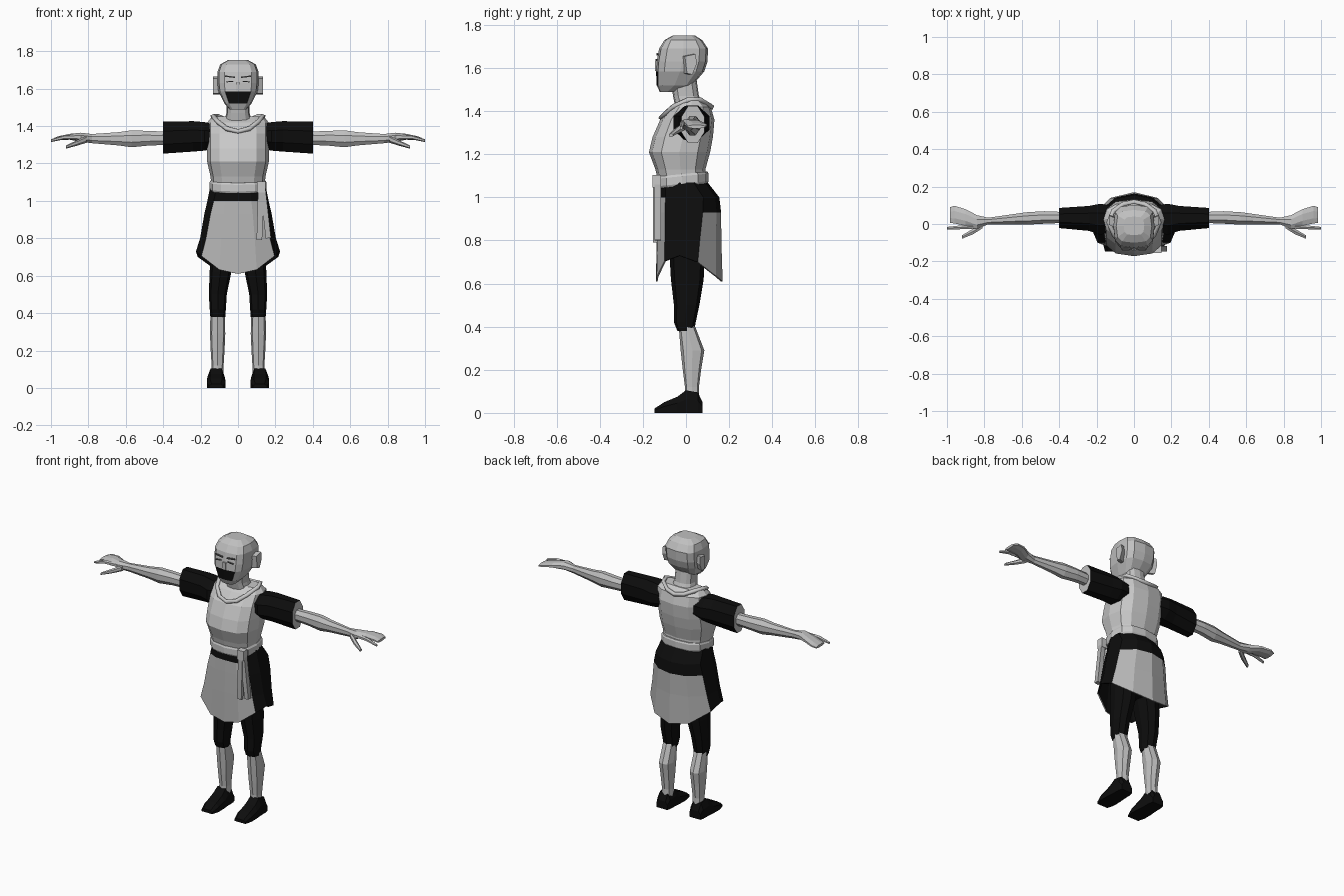
import bpy, bmesh, math
from mathutils import Vector

if "Cube" in bpy.data.objects:
    bpy.data.objects.remove(bpy.data.objects["Cube"])


def material(name, v):
    m = bpy.data.materials.new(name)
    m.diffuse_color = (v, v, v, 1)
    m.use_nodes = True
    m.node_tree.nodes["Principled BSDF"].inputs["Base Color"].default_value = m.diffuse_color
    return m


SKIN = material("skin grey", 0.53)
VEST = material("vest grey", 0.58)
CLOTH = material("skirt grey", 0.46)
BLACK = material("black cloth", 0.004)
DARK = material("brow grey", 0.12)


def finish(name, bm, mats, rule=None):
    bmesh.ops.recalc_face_normals(bm, faces=bm.faces)
    if rule:
        for f in bm.faces:
            f.material_index = rule(f.calc_center_median(), f.normal)
    me = bpy.data.meshes.new(name)
    bm.to_mesh(me)
    bm.free()
    for m in mats:
        me.materials.append(m)
    ob = bpy.data.objects.new(name, me)
    bpy.context.collection.objects.link(ob)
    return ob


def loft(name, rings, mats, rule=None, caps=True):
    """Bridge a list of closed point rings."""
    bm = bmesh.new()
    vs = [[bm.verts.new(p) for p in r] for r in rings]
    n = len(vs[0])
    for a, b in zip(vs, vs[1:]):
        for i in range(n):
            j = (i + 1) % n
            bm.faces.new((a[i], a[j], b[j], b[i]))
    if caps:
        bm.faces.new(vs[0][::-1])
        bm.faces.new(vs[-1])
    return finish(name, bm, mats, rule)


def spow(v, p):
    return math.copysign(abs(v) ** p, v)


def ring_z(z, hx, yf, yb, cx=0, n=12, p=0.75):
    """Rounded section at height z, from yf (front) to yb (back)."""
    cy, hy = (yf + yb) / 2, (yb - yf) / 2
    angs = [2 * math.pi * i / n - math.pi / 2 for i in range(n)]
    return [(cx + hx * spow(round(math.cos(a), 6), p),
             cy + hy * spow(round(math.sin(a), 6), p), z) for a in angs]


def ring_x(s, x, cy, cz, ry, rz, n=8):
    """Section across the arm at distance x, on side s."""
    angs = [2 * math.pi * (i + 0.5) / n for i in range(n)]
    return [(s * x, cy + ry * 1.06 * math.cos(a), cz + rz * 1.06 * math.sin(a)) for a in angs]


def box(name, c, size, mat, rot=0):
    """Box centred at c, turned about the front axis."""
    bm = bmesh.new()
    bmesh.ops.create_cube(bm, size=1)
    for v in bm.verts:
        v.co = Vector((v.co.x * size[0], v.co.y * size[1], v.co.z * size[2]))
    ob = finish(name, bm, [mat])
    ob.location = c
    ob.rotation_euler = (0, rot, 0)
    return ob


# Head with a black lower face covering
HEAD = [(1.49, .045, -.122, -.05), (1.52, .072, -.136, .03), (1.585, .105, -.139, .085),
        (1.63, .11, -.136, .10), (1.69, .11, -.125, .102), (1.73, .095, -.10, .075),
        (1.752, .055, -.06, .04)]
loft("head", [ring_z(*r, p=0.6) for r in HEAD], [SKIN, BLACK],
     lambda c, n: int(1.525 < c.z < 1.58 and c.y < -.08 and abs(c.x) < .06))
loft("neck", [ring_z(1.36, .11, -.07, .10), ring_z(1.42, .075, -.05, .085),
              ring_z(1.47, .062, -.06, .06), ring_z(1.54, .062, -.07, .05)], [SKIN])

# Brows, eyes and ears
for s in (-1, 1):
    box("brow", (s * .043, -.133, 1.664), (.055, .009, .007), DARK, s * -.12)
    box("eye", (s * .043, -.137, 1.638), (.04, .008, .005), DARK, s * .1)
    loft("ear", [[(s * x, y + k, z) for y, z in
                  ((-.02, 1.655), (.03, 1.665), (.035, 1.62), (.015, 1.57), (-.01, 1.575))]
                 for x, k in ((.095, 0), (.133, .015))], [SKIN])
box("nose", (0, -.137, 1.61), (.022, .012, .045), SKIN)

# Vest
TORSO = [(1.06, .14, -.125, .095), (1.13, .147, -.142, .09), (1.21, .165, -.172, .112),
         (1.28, .165, -.155, .125), (1.36, .165, -.12, .132), (1.42, .163, -.068, .115),
         (1.45, .14, -.02, .075)]
loft("vest", [ring_z(*r) for r in TORSO], [VEST])

# Collar band around the neck opening
COLLAR = [(0, -.115, 1.37), (.06, -.10, 1.385), (.105, -.06, 1.42), (.135, .01, 1.452),
          (.11, .07, 1.452), (.06, .105, 1.43), (0, .118, 1.42)]
path = COLLAR + [(-x, y, z) for x, y, z in COLLAR[-2:0:-1]]
cu = bpy.data.curves.new("collar", 'CURVE')
cu.dimensions = '3D'
sp = cu.splines.new('POLY')
sp.points.add(len(path) - 1)
for pt, co in zip(sp.points, path):
    pt.co = (*co, 1)
sp.use_cyclic_u = True
cu.bevel_depth = .014
cu.bevel_resolution = 0
cu.materials.append(VEST)
bpy.context.collection.objects.link(bpy.data.objects.new("collar", cu))

# Sash, knot and hanging tails
loft("sash", [[(x, y, z + .1 * y) for x, y, z in ring_z(*r)] for r in
              ((1.055, .147, -.135, .10), (1.065, .152, -.14, .105),
               (1.10, .152, -.14, .105), (1.11, .147, -.135, .10))], [VEST])
box("sash_knot", (.125, -.135, 1.075), (.045, .04, .06), VEST)
box("sash_tail_inner", (.118, -.142, .92), (.03, .02, .26), CLOTH, .03)
box("sash_tail_outer", (.148, -.132, .93), (.028, .03, .26), CLOTH, -.11)

# Skirt: grey front and back panels, black sides and waist
HEM = [(0, -.14), (.10, -.136), (.195, -.10), (.225, -.03), (.215, .055), (.125, .14), (0, .17)]
WAIST = [(0, -.125), (.065, -.122), (.115, -.095), (.15, -.03), (.145, .035), (.08, .085), (0, .10)]
HEMZ = [.61, .632, .705, .73, .70, .635, .61]


def skirt_ring(t, z, back=0):
    pts = []
    for (hx, hy), (wx, wy), hz in zip(HEM, WAIST, HEMZ):
        y = wy + (hy - wy) * t
        pts.append((wx + (hx - wx) * t, y + (back if y > .03 else 0), z if z else hz))
    return pts + [(-x, y, h) for x, y, h in pts[-2:0:-1]]


def skirt_rule(c, n):
    front = c.y < -.09 and c.z < 1.0
    back = c.y > .075 and c.z < .93
    return 0 if front or back else 1


skirt = loft("skirt", [skirt_ring(0, 1.07), skirt_ring(.18, 1.0, .042),
                       skirt_ring(.4, .93, .035), skirt_ring(.7, .8, .015),
                       skirt_ring(1, 0)], [CLOTH, BLACK, BLACK], skirt_rule, caps=False)
lining = skirt.modifiers.new("lining", 'SOLIDIFY')
lining.thickness = .008
lining.offset = -1
lining.material_offset = 1
lining.material_offset_rim = 0
loft("hips", [ring_z(.70, .12, -.06, .07), ring_z(.80, .155, -.085, .09),
              ring_z(1.03, .135, -.10, .09)], [BLACK])

SLEEVE = [(.12, .03, 1.345, .07, .065), (.18, .025, 1.345, .085, .078),
          (.24, .03, 1.345, .068, .083), (.40, .032, 1.338, .055, .087)]
ARM = [(.38, .035, 1.335, .03, .036), (.48, .035, 1.335, .034, .04), (.57, .03, 1.332, .034, .046),
       (.64, .026, 1.332, .028, .036), (.78, .016, 1.333, .018, .025), (.84, .010, 1.340, .038, .025),
       (.90, .035, 1.343, .045, .016), (.96, .050, 1.335, .048, .011), (.985, .048, 1.328, .042, .008)]
INDEX = [(.85, -.012, 1.342, .014, .014), (.93, -.018, 1.34, .011, .011), (1.0, -.022, 1.322, .007, .007)]
THUMB = [(.81, -.008, 1.33, .016, .018), (.86, -.04, 1.31, .016, .014), (.92, -.07, 1.288, .010, .008)]
THIGH = [(.38, .04, -.04, .038), (.42, .043, -.056, .045), (.50, .048, -.056, .062),
         (.62, .058, -.07, .082), (.80, .07, -.08, .09)]
CALF = [(.07, .032, -.005, .062), (.12, .032, -.005, .06), (.20, .037, -.015, .07),
        (.29, .041, -.025, .085), (.42, .038, -.035, .035)]
FOOT = [(-.147, .038, .02), (-.10, .05, .05), (-.04, .049, .075), (0, .045, .105),
        (.055, .044, .095), (.077, .038, .05)]
for s, side in ((-1, "right"), (1, "left")):
    # Sleeves with a pale open end, bare arms and hands
    loft(side + "_sleeve", [ring_x(s, *r) for r in SLEEVE], [BLACK, SKIN],
         lambda c, n: int(abs(c.x) > .395))
    loft(side + "_arm", [ring_x(s, *r) for r in ARM], [SKIN])
    loft(side + "_index_finger", [ring_x(s, *r, n=6) for r in INDEX], [SKIN])
    loft(side + "_thumb", [ring_x(s, *r, n=6) for r in THUMB], [SKIN])
    # Legs and shoes
    loft(side + "_trouser", [ring_z(z, hx, f, b, s * (.108 - max(0, z - .5) * .12), n=8)
                             for z, hx, f, b in THIGH], [BLACK])
    loft(side + "_calf", [ring_z(*r, s * .109, n=8) for r in CALF], [SKIN])
    loft(side + "_shoe", [[(s * .117 + k * w, y, q * h) for k, q in
                           ((-1, 0), (1, 0), (1, .6), (.65, 1), (-.65, 1), (-1, .6))]
                          for y, w, h in FOOT], [BLACK])
